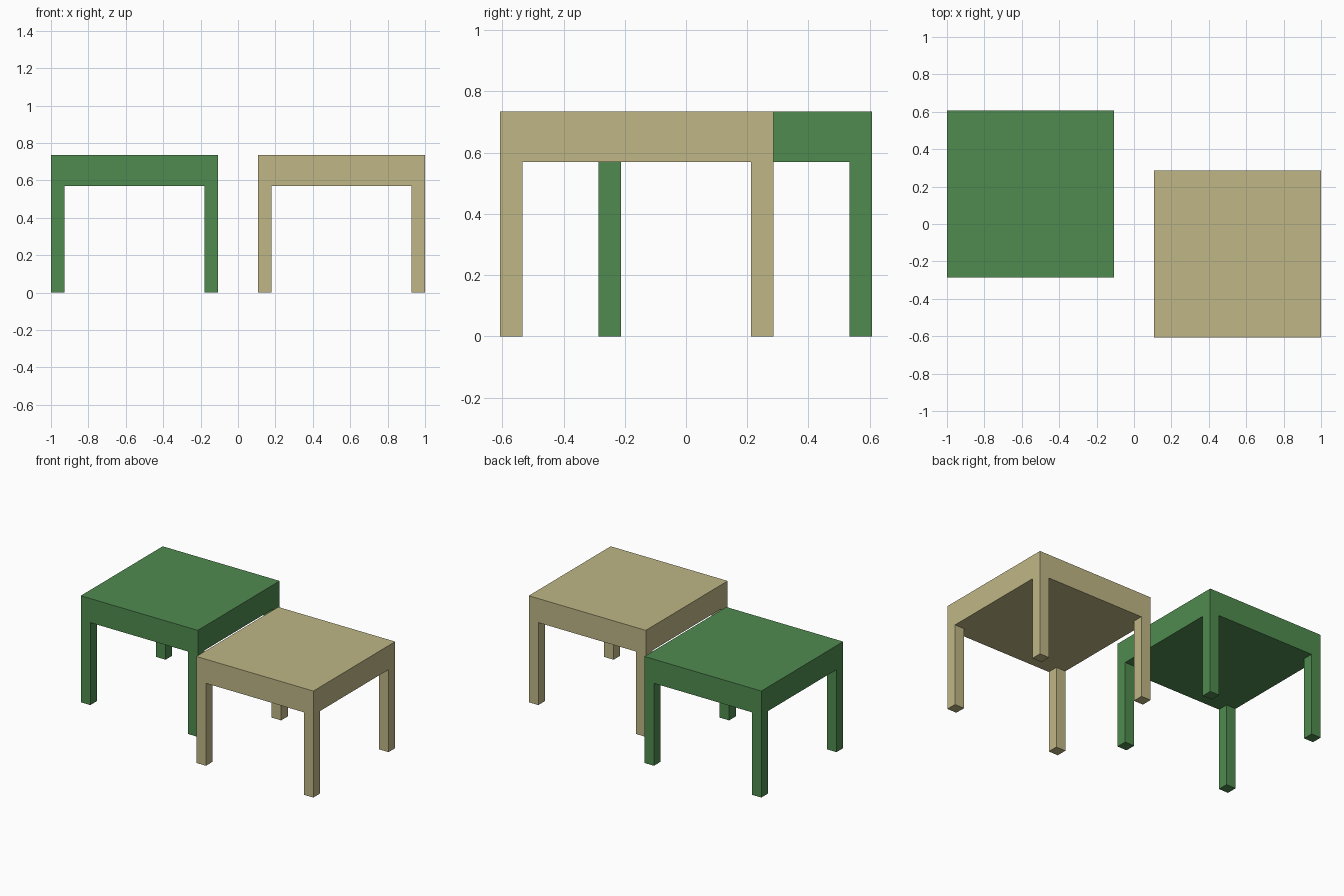
import bpy

if "Cube" in bpy.data.objects:
    bpy.data.objects.remove(bpy.data.objects["Cube"])

SIZE, TOP_Z, UNDER_Z, LEG = 0.893, 0.735, 0.569, 0.073


def material(name, color):
    mat = bpy.data.materials.new(name)
    mat.diffuse_color = color
    mat.use_nodes = True
    mat.node_tree.nodes["Principled BSDF"].inputs["Base Color"].default_value = mat.diffuse_color
    return mat


def box(name, center, size, mat):
    bpy.ops.mesh.primitive_cube_add(size=1, location=center)
    ob = bpy.context.object
    ob.name = name
    ob.scale = size
    bpy.ops.object.transform_apply(location=False, rotation=False, scale=True)
    ob.data.materials.append(mat)
    return ob


def table(prefix, cx, cy, mat):
    # Thick solid top
    box(prefix + "_table_top", (cx, cy, (TOP_Z + UNDER_Z) / 2),
        (SIZE, SIZE, TOP_Z - UNDER_Z), mat)
    # Four square legs flush with the corners
    off = (SIZE - LEG) / 2
    for sx, side in ((-1, "left"), (1, "right")):
        for sy, end in ((-1, "front"), (1, "back")):
            box(f"{prefix}_{end}_{side}_leg",
                (cx + sx * off, cy + sy * off, UNDER_Z / 2),
                (LEG, LEG, UNDER_Z), mat)


# Two matching tables, offset diagonally
X, Y = 1 - SIZE / 2, 0.607 - SIZE / 2
table("green", -X, Y, material("green", (0.08, 0.26, 0.08, 1)))
table("beige", X, -Y, material("beige", (0.52, 0.47, 0.24, 1)))
